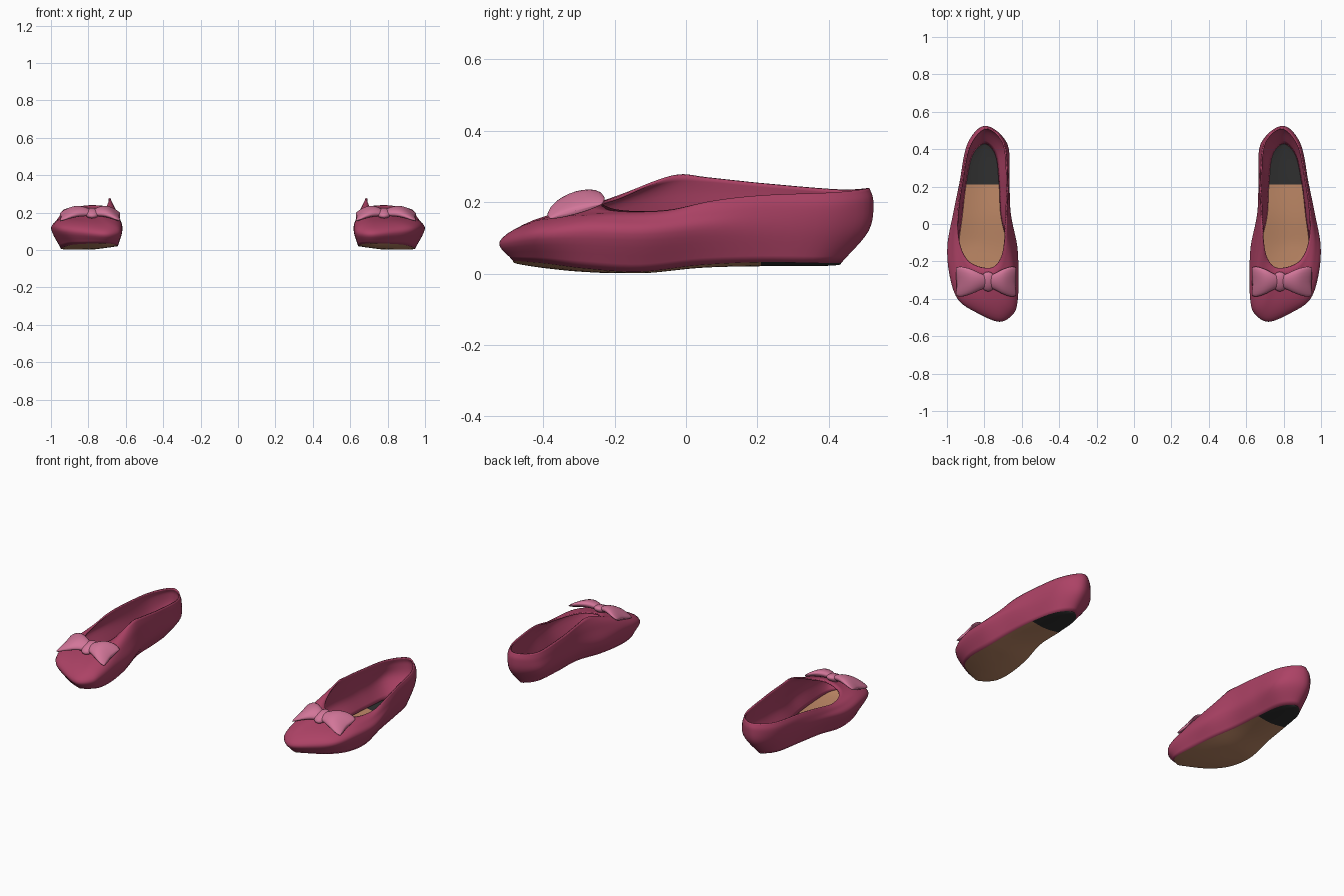
import bpy
import math
from mathutils import Vector

cube = bpy.data.objects.get("Cube")
if cube:
    bpy.data.objects.remove(cube, do_unlink=True)


def srgb(*channels):
    return tuple((c / 255 / 1.055 + 0.0521) ** 2.4 for c in channels) + (1.0,)


def make_material(name, colour):
    mat = bpy.data.materials.new(name)
    mat.use_nodes = True
    mat.diffuse_color = colour
    mat.node_tree.nodes["Principled BSDF"].inputs["Base Color"].default_value = colour
    return mat


raspberry = make_material("raspberry leather", srgb(172, 66, 101))
pink = make_material("pink ribbon", srgb(210, 118, 153))
tan = make_material("tan sole", srgb(190, 136, 102))
black = make_material("black heel", srgb(47, 47, 47))


def spline(points, steps, closed):
    """Smooth curve through the points, sampled evenly between them."""
    pts = [Vector(p) for p in points]
    count = len(pts)
    if closed:
        padded = [pts[-1]] + pts + pts[:2]
    else:
        padded = [2 * pts[0] - pts[1]] + pts + [2 * pts[-1] - pts[-2]]
    result = []
    for i in range(count if closed else count - 1):
        a, b, c, d = padded[i:i + 4]
        for s in range(steps):
            t = s / steps
            result.append(0.5 * (2 * b + (c - a) * t + (2 * a - 5 * b + 4 * c - d) * t * t
                                 + (3 * b - a - 3 * c + d) * t ** 3))
    if not closed:
        result.append(pts[-1])
    return result


def grid_object(name, rows, mats, closed, thickness=0.0, caps=False):
    """Skin a list of point rows, then mirror it to the other shoe."""
    n = len(rows[0])
    verts = [p for row in rows for p in row]
    faces = []
    for r in range(len(rows) - 1):
        for i in range(n if closed else n - 1):
            j = (i + 1) % n
            faces.append((r * n + i, r * n + j, (r + 1) * n + j, (r + 1) * n + i))
    if caps:
        faces.append(tuple(reversed(range(n))))
        faces.append(tuple(range(len(verts) - n, len(verts))))
    mesh = bpy.data.meshes.new(name)
    mesh.from_pydata(verts, [], faces)
    obj = bpy.data.objects.new(name, mesh)
    bpy.context.collection.objects.link(obj)
    finish(obj, mats, thickness)
    return obj


def finish(obj, mats, thickness=0.0):
    for mat in mats:
        obj.data.materials.append(mat)
    obj.data.shade_smooth()
    if thickness:
        solid = obj.modifiers.new("Thickness", "SOLIDIFY")
        solid.thickness = thickness
        solid.offset = -1
    obj.modifiers.new("Other shoe", "MIRROR").use_mirror_merge = False


# Outlines of one shoe: toe tip, outer side, heel, inner side
sole_edge = [
    (.72, -.485, .036), (.80, -.455, .034), (.885, -.39, .028), (.935, -.28, .014),
    (.945, -.13, .005), (.925, .04, .024), (.905, .21, .032), (.87, .37, .03),
    (.80, .435, .03), (.735, .37, .03), (.715, .21, .032), (.705, .04, .034),
    (.665, -.13, .024), (.645, -.28, .02), (.645, -.39, .024), (.67, -.455, .032)]
widest = [
    (.72, -.522, .09), (.84, -.475, .10), (.94, -.405, .11), (.985, -.28, .115),
    (.998, -.12, .11), (.966, .05, .12), (.93, .22, .12), (.885, .42, .12),
    (.80, .512, .12), (.68, .42, .12), (.67, .22, .12), (.66, .05, .12),
    (.624, -.12, .11), (.618, -.28, .11), (.622, -.41, .105), (.645, -.48, .095)]
shoulder = [
    (.735, -.43, .147), (.81, -.41, .15), (.89, -.36, .155), (.95, -.26, .16),
    (.973, -.12, .155), (.96, .05, .165), (.932, .22, .185), (.89, .43, .19),
    (.795, .525, .20), (.685, .435, .19), (.669, .22, .20), (.667, .05, .21),
    (.645, -.12, .195), (.637, -.28, .17), (.655, -.38, .155), (.69, -.425, .15)]
rim = [
    (.78, -.237, .198), (.84, -.226, .19), (.89, -.195, .18), (.925, -.13, .175),
    (.942, -.04, .18), (.942, .08, .205), (.922, .22, .22), (.88, .42, .228),
    (.79, .514, .24), (.695, .43, .236), (.676, .22, .253), (.68, .06, .27),
    (.685, -.02, .278), (.693, -.10, .255), (.712, -.18, .22), (.742, -.224, .205)]

# Upper: outlines skinned from sole to opening
STEPS = 6
outlines = [spline(ring, STEPS, True) for ring in (sole_edge, widest, shoulder, rim)]
columns = [spline(column, 5, False) for column in zip(*outlines)]
grid_object("shoe_upper", list(zip(*columns)), [raspberry], True, thickness=0.008)

# Sole: strips across from the outer to the inner edge, bulging down
edge = outlines[0]
half = len(edge) // 2
ACROSS = 8
strips = []
for k in range(half + 1):
    outer, inner = edge[k], edge[-k]
    bulge = 0.013 * math.sin(math.pi * k / half) ** 0.4 if 0 < k < half else 0
    strips.append([outer.lerp(inner, j / ACROSS)
                   - Vector((0, 0, bulge * math.sin(math.pi * j / ACROSS)))
                   for j in range(ACROSS + 1)])
for strip in strips:
    for point in strip:
        point.z = max(point.z, 0.002)
sole = grid_object("shoe_sole", strips, [tan, black], False)
for face in sole.data.polygons:
    face.material_index = int(face.center.y > 0.21)

# Bow: two flared, drooping pillow loops and a knot
KNOT = Vector((.78, -.308, .197))
TILT = 0.28


def bow_loop(name, side, reach):
    # distance along the loop, half depth, half thickness, height offset
    stations = spline([(0, .026, .014), (.25, .045, .022), (.55, .068, .024),
                       (.82, .080, .018), (.97, .076, .011), (1, .068, .003)], 4, False)
    rows = []
    for along, depth, thick in stations:
        row = []
        for i in range(20):
            angle = side * math.tau * i / 20
            y, z = depth * math.cos(angle), thick * math.sin(angle)
            x = side * reach * along * (1 + 0.06 * along * (abs(y) / 0.08 - 0.8))
            z += TILT * y + 0.014 * math.sin(math.pi * along) - 0.022 * along ** 2
            row.append(KNOT + Vector((x, y, z)))
        rows.append(row)
    grid_object(name, rows, [pink], True, caps=True)


bow_loop("bow_loop_outer", 1, .172)
bow_loop("bow_loop_inner", -1, .15)

bpy.ops.mesh.primitive_uv_sphere_add(segments=20, ring_count=12, radius=1)
knot = bpy.context.object
knot.name = "bow_knot"
for v in knot.data.vertices:
    x, y, z = v.co
    v.co = KNOT + Vector((.04 * x, .053 * y, .024 * z + TILT * .053 * y))
finish(knot, [pink])
